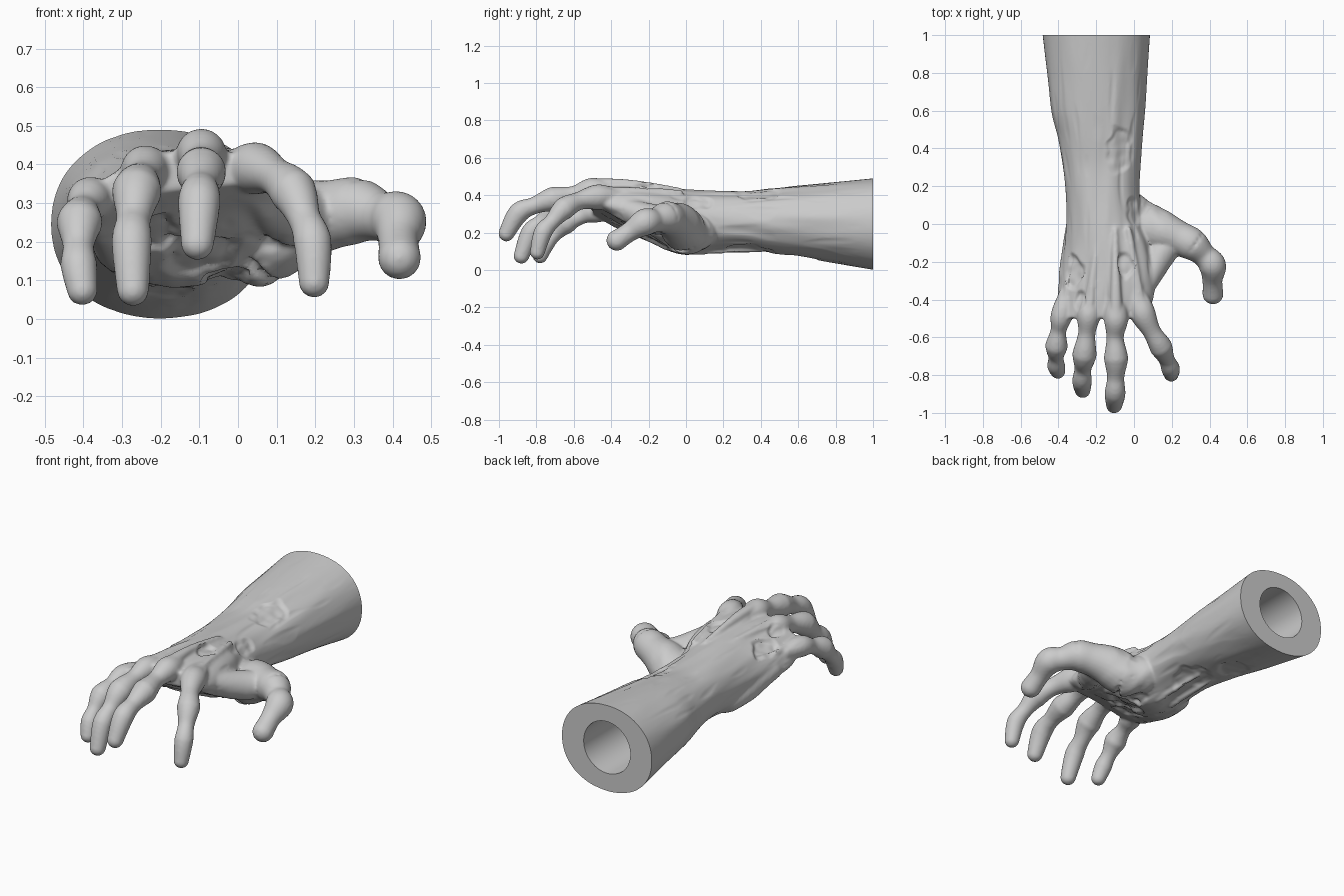
import bpy, bmesh, math
from mathutils import Vector, noise

if "Cube" in bpy.data.objects:
    bpy.data.objects.remove(bpy.data.objects["Cube"])

bm = bmesh.new()


def loft(rings):
    """Closed skin through a list of equal-length point rings."""
    vs = [[bm.verts.new(p) for p in r] for r in rings]
    n = len(vs[0])
    for a, b in zip(vs, vs[1:]):
        for i in range(n):
            bm.faces.new((a[i], a[(i + 1) % n], b[(i + 1) % n], b[i]))
    bm.faces.new(vs[0][::-1])
    bm.faces.new(vs[-1])


def spline(pts, steps=8):
    """Catmull-Rom through tuples of any length."""
    out = []
    for i in range(len(pts) - 1):
        p = [pts[max(0, min(len(pts) - 1, i + k))] for k in (-1, 0, 1, 2)]
        for s in range(steps):
            t = s / steps
            out.append([0.5 * (2 * b + (c - a) * t + (2 * a - 5 * b + 4 * c - d) * t * t
                               + (3 * b - a - 3 * c + d) * t ** 3) for a, b, c, d in zip(*p)])
    return out + [list(pts[-1])]


def ball(p, r):
    s = bmesh.ops.create_icosphere(bm, subdivisions=3, radius=r)
    bmesh.ops.translate(bm, verts=s["verts"], vec=p[:3])


def tube(pts, n=24):
    """Round limb along (x, y, z, radius) points with ball ends."""
    path = spline(pts)
    rings = []
    for i, p in enumerate(path):
        a, b = path[max(i - 1, 0)], path[min(i + 1, len(path) - 1)]
        d = (Vector(b[:3]) - Vector(a[:3])).normalized()
        u = Vector((1, 0.2, 0.1)) if abs(d.x) < 0.8 else Vector((0, 0, 1))
        u = (u - d * u.dot(d)).normalized()
        w = d.cross(u)
        c = Vector(p[:3])
        rings.append([c + p[3] * (u * math.cos(t) + w * math.sin(t))
                      for t in (2 * math.pi * k / n for k in range(n))])
    loft(rings)
    for p in (path[0], path[-1]):
        ball(p, p[3])


# Forearm and palm: y, centre x, centre z, half width, half height, side slope, arch
sections = [
    (1.03, -.20, .245, .287, .248, 0, 0), (.8, -.195, .253, .265, .217, 0, 0),
    (.6, -.19, .26, .247, .19, 0, 0), (.45, -.18, .263, .222, .173, 0, 0),
    (.3, -.172, .265, .203, .157, 0, 0), (.15, -.165, .263, .192, .16, 0, 0),
    (0, -.155, .255, .20, .175, .02, 0), (-.12, -.14, .275, .225, .163, .08, .2),
    (-.25, -.138, .315, .248, .128, .13, .5), (-.38, -.15, .355, .258, .09, .15, .8),
    (-.5, -.165, .383, .235, .05, .15, .8)]
rings = []
for y, cx, cz, hw, hh, sl, arch in spline(sections, 6):
    ring = []
    for k in range(64):
        t = 2 * math.pi * k / 64
        c, s = math.cos(t), math.sin(t)
        dx = hw * math.copysign(abs(c) ** .93, c)
        dz = hh * math.copysign(abs(s) ** .93, s)
        ring.append((cx + dx, y, cz + dz + sl * dx - arch * dx * dx))
    rings.append(ring)
loft(rings)

# Fingers: knuckle, shaft, joint, shaft, joint, tip
fingers = [
    [(.01, -.36, .385, .055), (.045, -.47, .39, .068), (.095, -.57, .37, .049), (.142, -.65, .33, .059),
     (.172, -.715, .26, .043), (.193, -.765, .20, .049), (.197, -.795, .095, .04)],
    [(-.10, -.40, .41, .05), (-.095, -.50, .428, .065), (-.10, -.60, .403, .046), (-.095, -.71, .38, .063),
     (-.097, -.81, .345, .046), (-.10, -.895, .305, .055), (-.105, -.96, .195, .043)],
    [(-.23, -.38, .37, .05), (-.24, -.48, .387, .063), (-.25, -.58, .365, .046), (-.262, -.69, .33, .063),
     (-.27, -.765, .26, .045), (-.275, -.83, .20, .052), (-.272, -.88, .075, .042)],
    [(-.36, -.38, .31, .048), (-.385, -.49, .31, .057), (-.40, -.565, .285, .042), (-.41, -.645, .25, .058),
     (-.413, -.705, .19, .041), (-.412, -.75, .14, .047), (-.403, -.78, .075, .04)]]
for f in fingers:
    tube(f)
    for i, dr in ((1, 0), (3, .002), (5, .001)):
        ball(f[i], f[i][3] + dr)

# Thumb with heel muscle, and the web towards the index finger
tube([(.0, .06, .20, .10), (.06, .0, .205, .118), (.15, -.04, .25, .11), (.24, -.075, .27, .09),
      (.31, -.11, .28, .086), (.37, -.165, .265, .064), (.415, -.22, .255, .073),
      (.415, -.3, .205, .053), (.418, -.37, .158, .056)])
tube([(.02, -.4, .36, .055), (.075, -.28, .31, .068), (.14, -.16, .27, .08), (.2, -.1, .27, .07)])
tube([(-.28, .02, .17, .07), (-.31, -.12, .2, .07), (-.34, -.28, .25, .06)])

# Tendons on the back of the hand and inner wrist
for x, z, wx in ((.04, .42, -.03), (-.095, .457, -.10), (-.24, .413, -.18), (-.38, .328, -.26)):
    tube([(x, -.47, z, .035), (x * .75 + wx * .25, -.33, z + .005, .025),
          (x * .4 + wx * .6, -.18, z * .75 + .104, .021), (wx, -.03, z * .35 + .265, .016)], 12)
for x in (-.22, -.13):
    tube([(x, .4, .105, .014), (x, .2, .108, .018), (x, .05, .095, .016)], 12)

bmesh.ops.recalc_face_normals(bm, faces=bm.faces)
me = bpy.data.meshes.new("hand_and_forearm")
bm.to_mesh(me)
bm.free()
hand = bpy.data.objects.new("hand_and_forearm", me)
bpy.context.collection.objects.link(hand)
bpy.context.view_layer.objects.active = hand
hand.select_set(True)

# Fuse and soften into one skin
m = hand.modifiers.new("fuse", "REMESH")
m.mode, m.voxel_size = "VOXEL", .0085
s = hand.modifiers.new("soften", "SMOOTH")
s.factor, s.iterations = .5, 6
for name in ("fuse", "soften"):
    bpy.ops.object.modifier_apply(modifier=name)

# Torn patches (x, y, z, radius, depth) and stringy folds along the limb
wounds = [(-.07, .39, .42, .085, .012), (-.05, -.22, .44, .05, .016), (.02, .07, .38, .06, .012),
          (-.32, -.25, .38, .065, .02), (-.28, -.42, .40, .045, .016), (-.10, -.22, .15, .11, .022),
          (-.22, -.32, .22, .08, .018), (-.03, -.05, .09, .06, .014), (-.12, .35, .11, .09, .01),
          (-.2, .6, .07, .08, .009)]
data = hand.data
moves = []
for v in data.vertices:
    p = v.co
    fade = max(0, min(1, (p.y + .48) / .1)) * max(0, min(1, (.2 - p.x) / .1))
    d = 0
    if fade > 0:
        calm = max(.15, min(1, (1.05 - p.y) / .5))
        d = .007 * calm * noise.noise(Vector((p.x * 16, p.y * 2.5, p.z * 16)))
        d -= .012 * calm * max(0, noise.noise(Vector((p.x * 22 + 5, p.y * 4, p.z * 22))) - .25)
        for x, y, z, r, depth in wounds:
            q = p - Vector((x, y, z))
            q.y *= .65
            e = q.length / r + .35 * noise.noise(p * 16)
            d -= depth * max(0, min(1, (1 - e) / .3)) * (.85 + .35 * noise.noise(p * 20))
    moves.append(p + v.normal * d * fade)
for v, p in zip(data.vertices, moves):
    v.co = p


# Flat cut end and round bone socket
def cutter(name):
    ob = bpy.context.object
    ob.name = name
    ob.hide_render = True
    b = hand.modifiers.new(name, "BOOLEAN")
    b.operation, b.object, b.solver = "DIFFERENCE", ob, "EXACT"


bpy.ops.mesh.primitive_cube_add(size=1, location=(-.2, 1.5, .25))
cutter("end_cutter")
bpy.ops.mesh.primitive_cylinder_add(vertices=48, radius=.148, depth=1.0, location=(-.2, 1.05, .25),
                                    rotation=(math.pi / 2, 0, 0))
cutter("socket_cutter")

bpy.ops.object.select_all(action="DESELECT")
bpy.context.view_layer.objects.active = hand
hand.select_set(True)
for name in ("end_cutter", "socket_cutter"):
    bpy.ops.object.modifier_apply(modifier=name)
bpy.ops.object.shade_smooth_by_angle(angle=math.radians(35))
for name in ("end_cutter", "socket_cutter"):
    bpy.data.objects.remove(bpy.data.objects[name])
